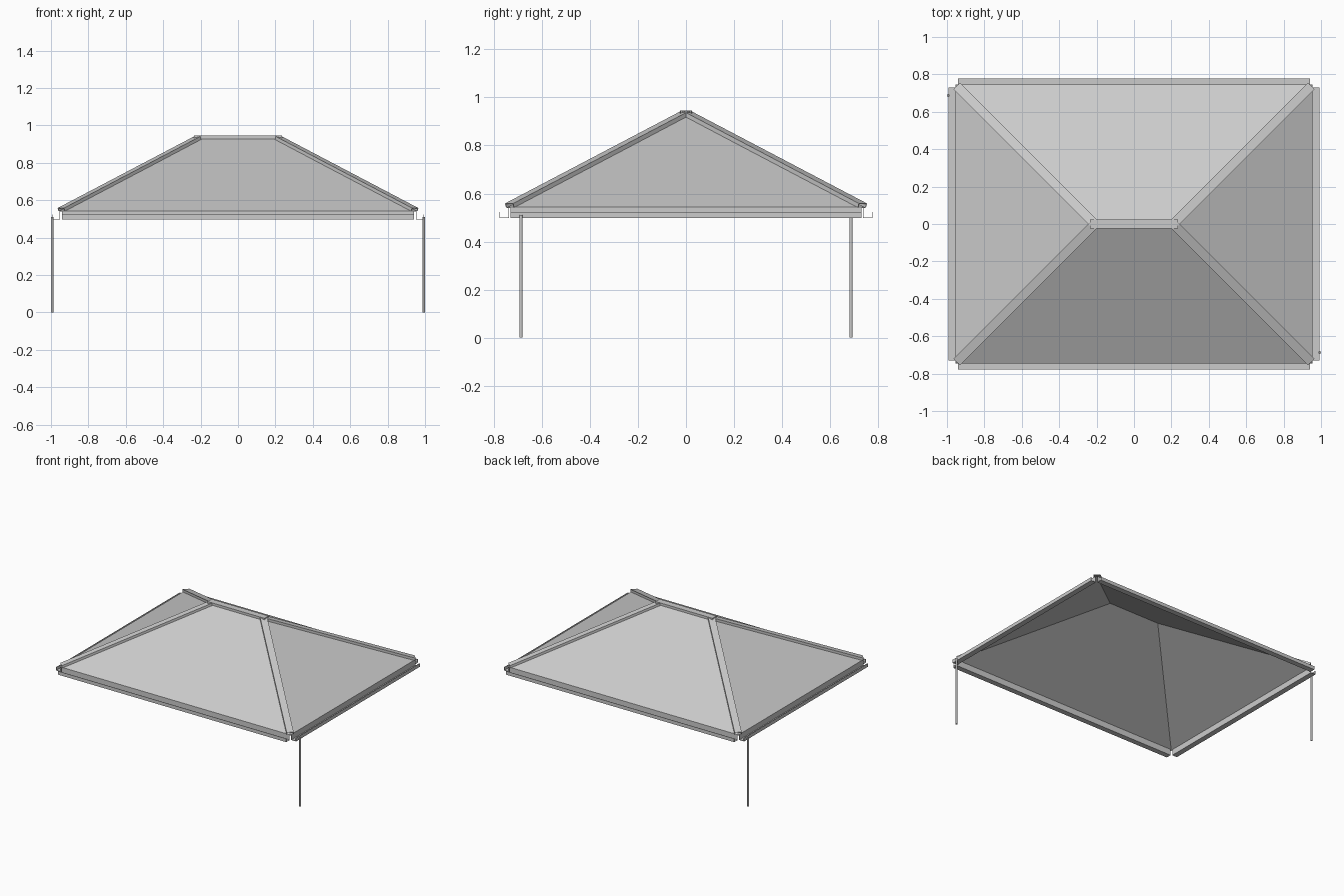
import bpy, bmesh, math
from mathutils import Vector

if "Cube" in bpy.data.objects:
    bpy.data.objects.remove(bpy.data.objects["Cube"])

grey = bpy.data.materials.new("light_grey_metal")
grey.diffuse_color = (0.6, 0.6, 0.6, 1)
grey.use_nodes = True
grey.node_tree.nodes["Principled BSDF"].inputs["Base Color"].default_value = grey.diffuse_color


def make(name, verts, faces):
    me = bpy.data.meshes.new(name)
    me.from_pydata(verts, [], faces)
    bm = bmesh.new()
    bm.from_mesh(me)
    bmesh.ops.recalc_face_normals(bm, faces=bm.faces)
    bm.to_mesh(me)
    bm.free()
    me.materials.append(grey)
    ob = bpy.data.objects.new(name, me)
    bpy.context.collection.objects.link(ob)
    return ob


def extrude(name, profile, start, end, up=Vector((0, 0, 1))):
    """Sweep a closed (side, up) profile straight from start to end."""
    a, b = Vector(start), Vector(end)
    d = (b - a).normalized()
    side = d.cross(up).normalized()
    top = side.cross(d)
    n = len(profile)
    verts = [p + side * u + top * v for p in (a, b) for u, v in profile]
    faces = [(i, (i + 1) % n, n + (i + 1) % n, n + i) for i in range(n)]
    faces += [tuple(range(n)), tuple(range(n, 2 * n))]
    return make(name, verts, faces)


# Hip roof sheets, eaves to ridge, with slight thickness
EX, EY, EZ = 0.955, 0.745, 0.543
RX, RZ = 0.21, 0.936
T = 0.004
outline = [(-EX, -EY, EZ), (EX, -EY, EZ), (EX, EY, EZ), (-EX, EY, EZ),
           (-RX, 0, RZ), (RX, 0, RZ)]
quads = [(0, 1, 5, 4), (1, 2, 5), (2, 3, 4, 5), (3, 0, 4)]
verts = outline + [(x, y, z - T) for x, y, z in outline]
faces = quads + [tuple(i + 6 for i in reversed(f)) for f in quads]
faces += [(i, i + 6, (i + 1) % 4 + 6, (i + 1) % 4) for i in range(4)]
make("roof_sheets", verts, faces)

# Hip and ridge caps: inverted channels straddling each joint
W, H, S = 0.024, 0.009, 0.003
cap = [(-W, -0.009), (-W, H), (W, H), (W, -0.009),
       (W - S, -0.009), (W - S, H - S), (-W + S, H - S), (-W + S, -0.009)]
for sx in (-1, 1):
    for sy in (-1, 1):
        extrude("hip_cap", cap, (sx * 0.945, sy * 0.735, EZ + 0.007),
                (sx * RX, 0, RZ))
extrude("ridge_cap", cap, (-0.235, 0, RZ + 0.001), (0.235, 0, RZ + 0.001))

# Open gutters: tall back wall, flat bottom, low outer lip
G = 0.003
gutter = [(0, 0.543), (0, 0.498), (0.04, 0.498), (0.04, 0.524),
          (0.04 - G, 0.524), (0.04 - G, 0.498 + G), (G, 0.498 + G), (G, 0.543)]
for s in (-1, 1):
    extrude("long_gutter", gutter, (-s * 0.942, s * -0.737, 0),
            (s * 0.942, s * -0.737, 0))
    extrude("short_gutter", gutter, (s * 0.951, -s * 0.73, 0),
            (s * 0.951, s * 0.73, 0))

# Two downpipes at opposite corners
R = 0.007
ring = [(R * math.cos(i * math.pi / 8), R * math.sin(i * math.pi / 8))
        for i in range(16)]
for s in (-1, 1):
    extrude("downpipe", ring, (s * 0.993, -s * 0.687, 0),
            (s * 0.993, -s * 0.687, 0.51), up=Vector((0, 1, 0)))
